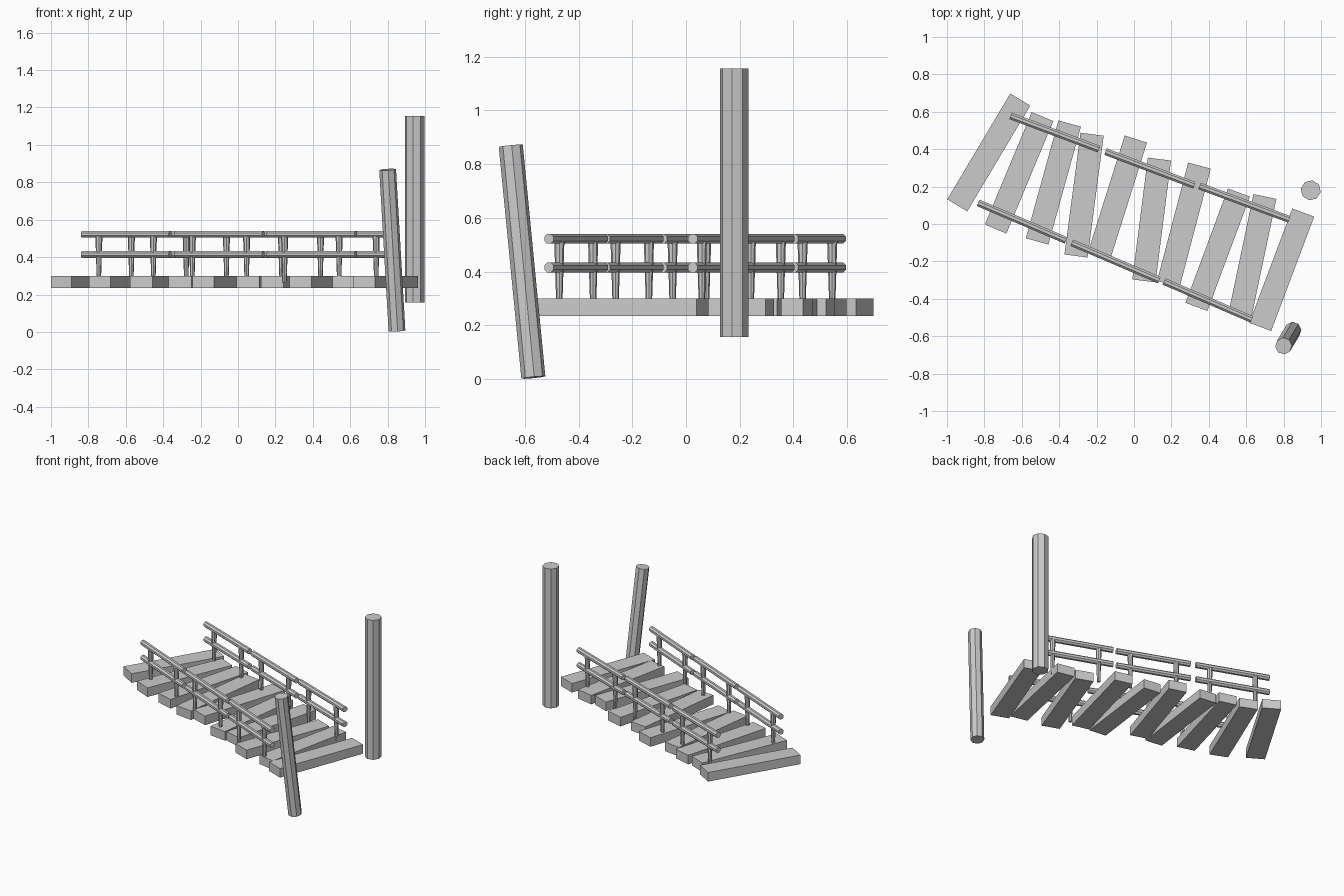
import bpy
from math import atan2, radians
from mathutils import Vector, Matrix

cube = bpy.data.objects.get("Cube")
if cube:
    bpy.data.objects.remove(cube, do_unlink=True)

grey = bpy.data.materials.new("plain grey")
tone = (0.6, 0.6, 0.6, 1)
grey.diffuse_color = tone
grey.use_nodes = True
for node in grey.node_tree.nodes:
    if node.type == 'BSDF_PRINCIPLED':
        node.inputs["Base Color"].default_value = tone


def finish(name):
    obj = bpy.context.object
    obj.name = name
    obj.data.materials.append(grey)
    return obj


def pole(name, start, end, r_start, r_end, sides=8, turn=0):
    """Flat-sided, optionally tapered pole between two points."""
    a, b = Vector(start), Vector(end)
    axis = b - a
    bpy.ops.mesh.primitive_cone_add(vertices=sides, radius1=r_start, radius2=r_end, depth=axis.length)
    obj = finish(name)
    obj.data.transform(Matrix.Rotation(turn, 4, 'Z'))
    obj.data.transform(axis.to_track_quat('Z', 'Y').to_matrix().to_4x4())
    obj.location = (a + b) / 2


# Deck planks: centre lines from the front end to the back end
PLANK_WIDTH, DECK_LOW, DECK_TOP = 0.125, 0.235, 0.30
planks = [
    ((-0.945, 0.10), (-0.608, 0.665)),
    ((-0.74, -0.027), (-0.489, 0.574)),
    ((-0.518, -0.093), (-0.344, 0.537)),
    ((-0.31, -0.171), (-0.224, 0.48)),
    ((-0.187, -0.171), (0.01, 0.454)),
    ((0.053, -0.304), (0.136, 0.347)),
    ((0.184, -0.32), (0.35, 0.312)),
    ((0.334, -0.443), (0.561, 0.168)),
    ((0.566, -0.489), (0.70, 0.147)),
    ((0.675, -0.55), (0.905, 0.061)),
]
for i, (p, q) in enumerate(planks):
    a, b = Vector(p), Vector(q)
    d, mid = b - a, (a + b) / 2
    bpy.ops.mesh.primitive_cube_add(size=1, location=(mid.x, mid.y, (DECK_LOW + DECK_TOP) / 2))
    plank = finish(f"plank_{i + 1}")
    plank.scale = (d.length, PLANK_WIDTH, DECK_TOP - DECK_LOW)
    plank.rotation_euler.z = atan2(d.y, d.x)

# Railings: three sections per side, two rails and two tapered balusters each
railings = {
    "front": [((-0.833, 0.113), (-0.363, -0.088)),
              ((-0.333, -0.10), (0.135, -0.30)),
              ((0.16, -0.307), (0.63, -0.51))],
    "back": [((-0.66, 0.578), (-0.187, 0.40)),
             ((-0.152, 0.387), (0.323, 0.207)),
             ((0.35, 0.203), (0.83, 0.025))],
}
for side, sections in railings.items():
    for i, (p, q) in enumerate(sections):
        a, b = Vector(p), Vector(q)
        for level, z in (("lower", 0.415), ("upper", 0.522)):
            pole(f"{side}_{level}_rail_{i + 1}", (*a, z), (*b, z), 0.02, 0.02, turn=radians(22.5))
        for j, t in enumerate((0.19, 0.81)):
            c = a.lerp(b, t)
            pole(f"{side}_baluster_{i + 1}_{j + 1}", (*c, 0.265), (*c, 0.515), 0.011, 0.019)

# Tall mooring posts, one upright and one leaning
pole("upright_post", (0.945, 0.18, 0.157), (0.945, 0.18, 1.155), 0.054, 0.054, turn=radians(-10))
pole("leaning_post", (0.85, -0.568, 0.006), (0.80, -0.652, 0.868), 0.045, 0.045, turn=radians(-10))
